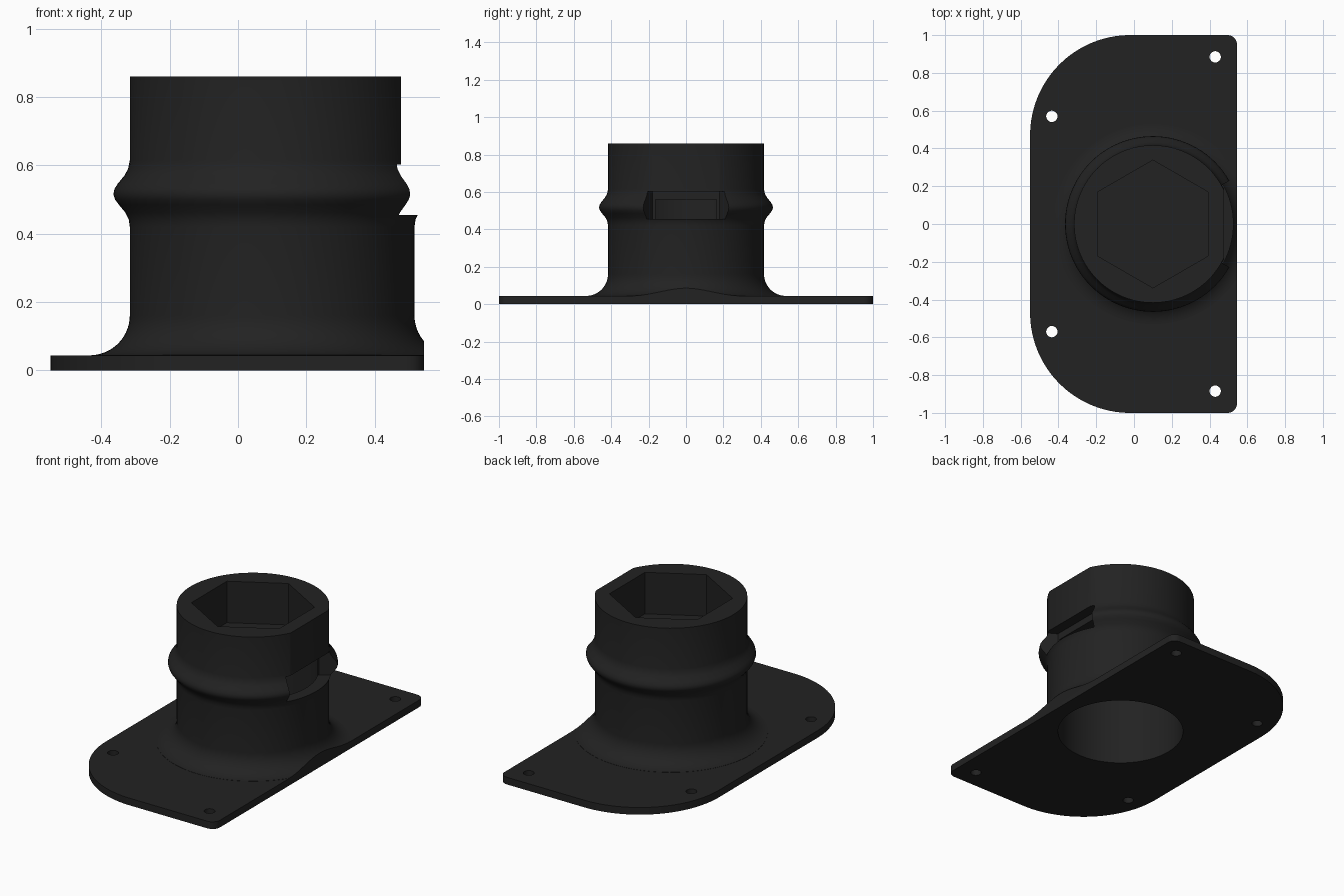
import bpy, bmesh, math
from mathutils import Vector

if "Cube" in bpy.data.objects:
    bpy.data.objects.remove(bpy.data.objects["Cube"])

CX = 0.1            # tube axis
R = 0.417           # tube outer radius

mat = bpy.data.materials.new("charcoal plastic")
mat.diffuse_color = (0.016, 0.016, 0.016, 1)
mat.use_nodes = True
mat.node_tree.nodes["Principled BSDF"].inputs["Base Color"].default_value = mat.diffuse_color


def finish(name, bm):
    bmesh.ops.recalc_face_normals(bm, faces=bm.faces)
    me = bpy.data.meshes.new(name)
    bm.to_mesh(me)
    bm.free()
    ob = bpy.data.objects.new(name, me)
    me.materials.append(mat)
    bpy.context.collection.objects.link(ob)
    return ob


def prism(name, pts, z0, z1):
    bm = bmesh.new()
    face = bm.faces.new([bm.verts.new((x, y, z0)) for x, y in pts])
    ext = bmesh.ops.extrude_face_region(bm, geom=[face])
    verts = [v for v in ext["geom"] if isinstance(v, bmesh.types.BMVert)]
    bmesh.ops.translate(bm, verts=verts, vec=(0, 0, z1 - z0))
    return finish(name, bm)


def arc(cx, cy, r, a0, a1, n):
    return [(cx + r * math.cos(math.radians(a0 + (a1 - a0) * i / n)),
             cy + r * math.sin(math.radians(a0 + (a1 - a0) * i / n)))
            for i in range(n + 1)]


def circle(cx, cy, r, n, start=0):
    return arc(cx, cy, r, start, start + 360, n)[:-1]


def box(x0, x1, y):
    return [(x0, -y), (x1, -y), (x1, y), (x0, y)]


def revolve(name, profile, n):
    bm = bmesh.new()
    rings = [[bm.verts.new((x, y, z)) for x, y in circle(CX, 0, r, n)]
             for r, z in profile]
    for a, b in zip(rings, rings[1:]):
        for i in range(n):
            j = (i + 1) % n
            bm.faces.new((a[i], a[j], b[j], b[i]))
    bm.faces.new(rings[0])
    bm.faces.new(rings[-1])
    return finish(name, bm)


def boolean(target, other, op):
    mod = target.modifiers.new(op, "BOOLEAN")
    mod.operation = op
    mod.solver = "EXACT"
    mod.object = other
    bpy.context.view_layer.objects.active = target
    bpy.ops.object.modifier_apply(modifier=mod.name)
    bpy.data.objects.remove(other, do_unlink=True)


# Mounting plate: two large rounded corners on the left, small ones on the right
outline = (arc(0.495, -0.95, 0.05, -90, 0, 8) + arc(0.495, 0.95, 0.05, 0, 90, 8)
           + arc(-0.02, 0.47, 0.53, 90, 180, 32) + arc(-0.02, -0.47, 0.53, 180, 270, 32))
adapter = prism("flanged_hose_adapter", outline, 0, 0.043)

# Tube: flared foot, straight wall and bulged retaining ring
foot = [(r, z) for r, z in arc(R + 0.117, 0.161, 0.117, 268, 180, 14)]
ring = [(R, 0.42), (0.42, 0.441), (0.43, 0.462), (0.449, 0.485), (0.46, 0.5),
        (0.465, 0.515), (0.462, 0.531), (0.452, 0.547), (0.433, 0.57),
        (0.422, 0.59), (R, 0.615)]
tube = revolve("tube", [(foot[0][0], 0.015)] + foot + ring + [(R, 0.86)], 96)
boolean(adapter, tube, "UNION")

# Straight edge trims the flared foot
boolean(adapter, prism("edge_trim", box(0.5448, 1.0, 1.5), -0.2, 0.3), "DIFFERENCE")

# Flat face on the upper right of the tube
boolean(adapter, prism("flat_cut", box(0.477, 1.0, 0.3), 0.598, 1.0), "DIFFERENCE")

# Latch pocket with radial end walls interrupting the ring
a = math.atan2(0.178, 0.315)
far = (CX + 0.7 * math.cos(a), 0.7 * math.sin(a))
pocket = [(0.415, -0.178), (far[0], -far[1]), far, (0.415, 0.178)]
boolean(adapter, prism("pocket_cut", pocket, 0.455, 0.603), "DIFFERENCE")

# Hexagonal socket above, round bore below, with a web between them
boolean(adapter, prism("hex_cut", circle(CX, 0, 0.338, 6, 30), 0.61, 1.0), "DIFFERENCE")
boolean(adapter, prism("bore_cut", circle(CX, 0, 0.355, 96), -0.1, 0.56), "DIFFERENCE")

# Screw holes
for x, y in ((0.43, 0.885), (-0.435, 0.57)):
    for s in (-1, 1):
        boolean(adapter, prism("hole_cut", circle(x, s * y, 0.03, 24), -0.1, 0.2),
                "DIFFERENCE")

# Smooth curved walls, keep crisp edges
bpy.ops.object.select_all(action="DESELECT")
adapter.select_set(True)
bpy.context.view_layer.objects.active = adapter
bpy.ops.object.shade_smooth_by_angle(angle=math.radians(30))
